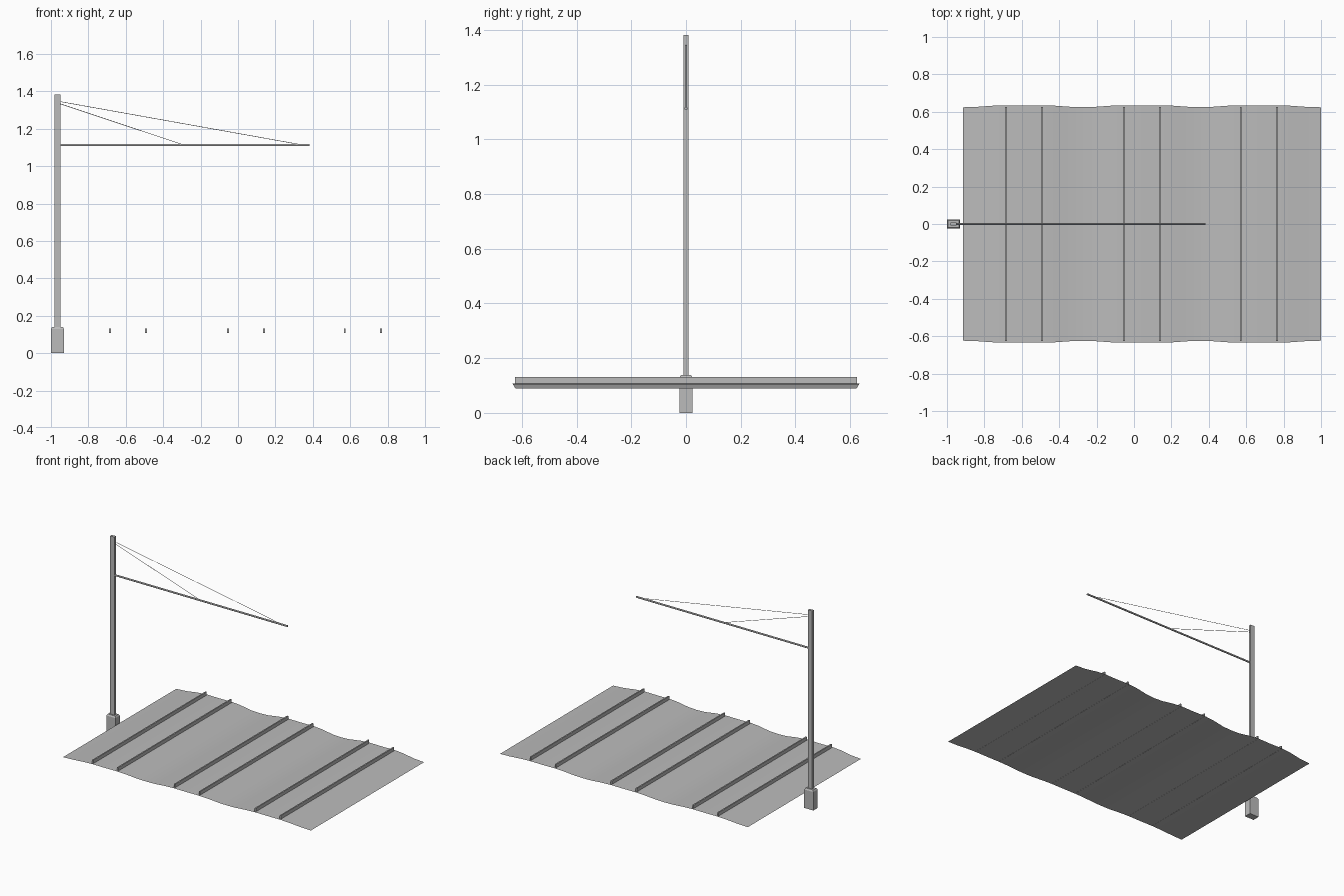
import bpy, bmesh, math
from mathutils import Vector

if "Cube" in bpy.data.objects:
    bpy.data.objects.remove(bpy.data.objects["Cube"])


def material(name, v):
    m = bpy.data.materials.new(name)
    m.diffuse_color = (v, v, v, 1)
    m.use_nodes = True
    m.node_tree.nodes["Principled BSDF"].inputs["Base Color"].default_value = m.diffuse_color
    return m


GREY = material("plain grey", 0.5)


def finish(name, bm):
    me = bpy.data.meshes.new(name)
    bm.to_mesh(me)
    bm.free()
    ob = bpy.data.objects.new(name, me)
    bpy.context.collection.objects.link(ob)
    me.materials.append(GREY)
    return ob


def box(name, lo, hi, top_inset=0.0):
    """Box from corner to corner, optionally narrowed at its top."""
    bm = bmesh.new()
    bmesh.ops.create_cube(bm, size=1)
    lo, hi = Vector(lo), Vector(hi)
    mid, size = (lo + hi) / 2, hi - lo
    for v in bm.verts:
        inset = top_inset if v.co.z > 0 else 0
        v.co = Vector((mid.x + v.co.x * (size.x - 2 * inset),
                       mid.y + v.co.y * (size.y - 2 * inset),
                       mid.z + v.co.z * size.z))
    return finish(name, bm)


def rod(name, a, b, r, sides):
    a, b = Vector(a), Vector(b)
    bm = bmesh.new()
    bmesh.ops.create_cone(bm, cap_ends=True, segments=sides, radius1=r,
                          radius2=r, depth=(b - a).length)
    turn = (b - a).to_track_quat('Z', 'Y')
    for v in bm.verts:
        v.co = turn @ v.co + (a + b) / 2
    return finish(name, bm)


def smooth(ob, degrees=30):
    bpy.ops.object.select_all(action='DESELECT')
    ob.select_set(True)
    bpy.context.view_layer.objects.active = ob
    bpy.ops.object.shade_smooth_by_angle(angle=math.radians(degrees))


TRACKS = (-0.588, 0.043, 0.668)
GAUGE = 0.0965

# Ballast bed: one open sheet with a low mound under each track
half_mound = [(0.25, 0.094), (0.165, 0.104), (GAUGE, 0.108)]
profile = [(-0.914, 0.090)]
for i, c in enumerate(TRACKS):
    profile += [(c - dx, z) for dx, z in half_mound]
    profile += [(c, 0.107)]
    profile += [(c + dx, z) for dx, z in reversed(half_mound)]
    end = (c + TRACKS[i + 1]) / 2 if i < 2 else 1.0
    profile.append((end, 0.092 if i < 2 else 0.090))
bm = bmesh.new()
rows = []
for x, z in profile:
    y = 0.624 + (z - 0.09) * 0.6
    rows.append((bm.verts.new((x, -y, z)), bm.verts.new((x, y, z))))
for p, q in zip(rows, rows[1:]):
    bm.faces.new((p[0], q[0], q[1], p[1]))
smooth(finish("ballast_bed", bm))

# Rails, two per track
for i, c in enumerate(TRACKS):
    for side, s in (("left", -1), ("right", 1)):
        x = c + s * GAUGE
        box(f"rail_{i + 1}_{side}", (x - 0.0045, -0.625, 0.107),
            (x + 0.0045, 0.625, 0.132))

# Mast on its footing
box("mast_footing", (-1.0, -0.024, 0), (-0.93, 0.024, 0.129))
box("footing_cap", (-1.0, -0.024, 0.129), (-0.93, 0.024, 0.139), 0.006)
box("mast", (-0.981, -0.009, 0.139), (-0.949, 0.009, 1.382))

# Boom and its two stay wires
smooth(rod("boom", (-0.951, 0, 1.113), (0.383, 0, 1.113), 0.006, 12))
rod("long_stay", (-0.951, 0, 1.345), (0.335, 0, 1.115), 0.0015, 6)
rod("short_stay", (-0.951, 0, 1.333), (-0.295, 0, 1.115), 0.0015, 6)
